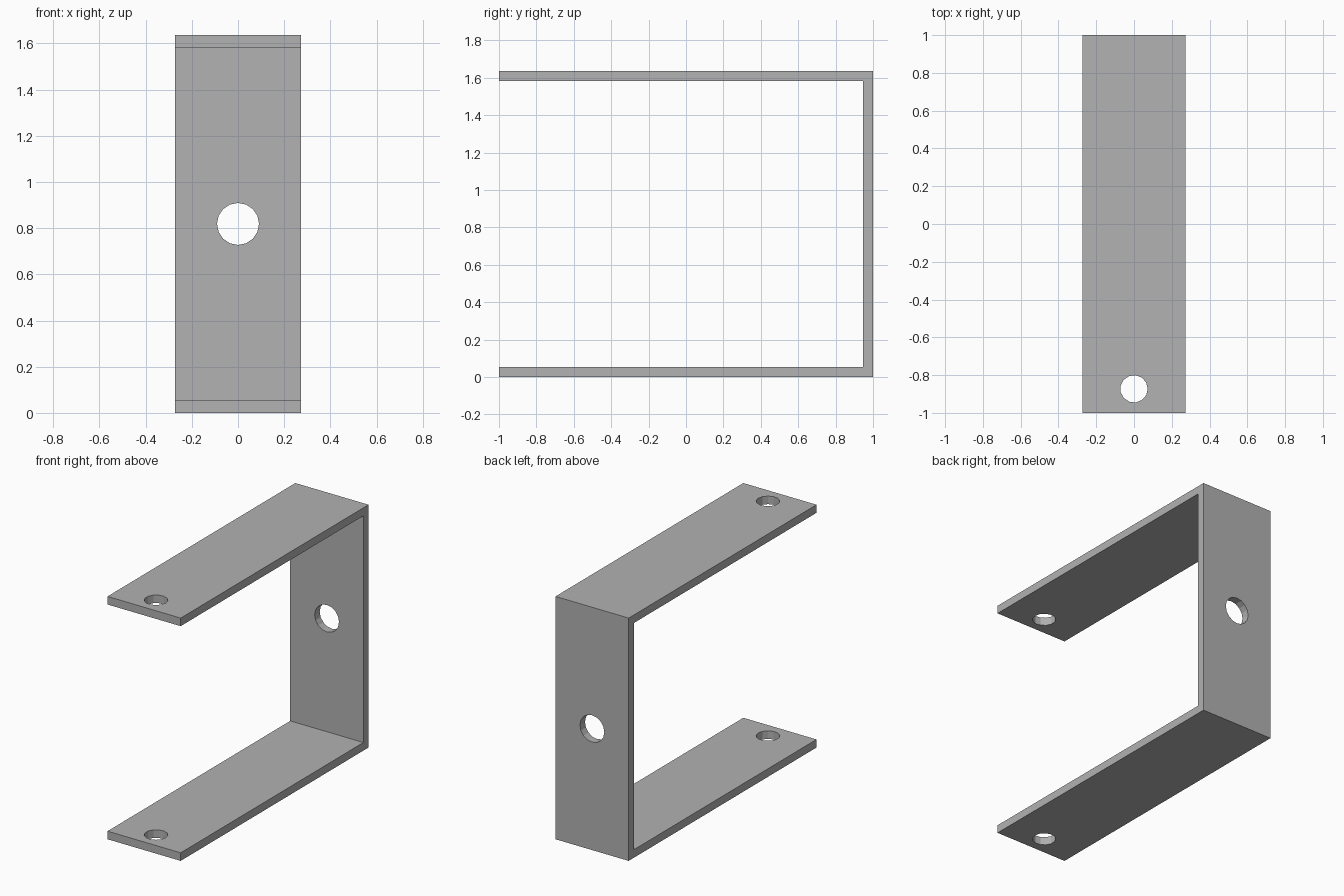
import bpy
import bmesh
from math import pi

if "Cube" in bpy.data.objects:
    bpy.data.objects.remove(bpy.data.objects["Cube"], do_unlink=True)

UNIT = 2 / 110                      # 110 units long overall
WIDTH, HEIGHT, THICK = 30 * UNIT, 90 * UNIT, 3 * UNIT

grey = bpy.data.materials.new("grey metal")
grey.use_nodes = True
grey.diffuse_color = (0.445, 0.445, 0.445, 1)
grey.node_tree.nodes["Principled BSDF"].inputs["Base Color"].default_value = grey.diffuse_color

# U-shaped bracket: side profile extruded across the width
profile = [(-1, 0), (1, 0), (1, HEIGHT), (-1, HEIGHT),
           (-1, HEIGHT - THICK), (1 - THICK, HEIGHT - THICK),
           (1 - THICK, THICK), (-1, THICK)]
bm = bmesh.new()
side = bm.faces.new([bm.verts.new((-WIDTH / 2, y, z)) for y, z in profile])
swept = bmesh.ops.extrude_face_region(bm, geom=[side])["geom"]
bmesh.ops.translate(bm, vec=(WIDTH, 0, 0),
                    verts=[v for v in swept if isinstance(v, bmesh.types.BMVert)])
bmesh.ops.recalc_face_normals(bm, faces=bm.faces)
mesh = bpy.data.meshes.new("bracket")
bm.to_mesh(mesh)
bm.free()
mesh.materials.append(grey)
bracket = bpy.data.objects.new("bracket", mesh)
bpy.context.collection.objects.link(bracket)


def drill(name, radius, sides, depth, location, tilt=0):
    """Cut a round hole through the bracket."""
    bpy.ops.mesh.primitive_cylinder_add(vertices=sides, radius=radius, depth=depth,
                                        location=location, rotation=(tilt, 0, 0))
    cutter = bpy.context.object
    cutter.name = name
    cutter.hide_render = True
    cutter.data.materials.append(grey)
    # start the ring of corners on the x axis
    for v in cutter.data.vertices:
        v.co.x, v.co.y = v.co.y, -v.co.x
    cut = bracket.modifiers.new(name, "BOOLEAN")
    cut.operation, cut.solver, cut.object = "DIFFERENCE", "EXACT", cutter
    bpy.context.view_layer.objects.active = bracket
    bpy.ops.object.modifier_apply(modifier=name)
    bpy.data.objects.remove(cutter, do_unlink=True)


# Bolt holes: one in the back plate, one near the end of each arm
drill("back_hole", 5 * UNIT, 16, 4 * THICK, (0, 1 - THICK / 2, HEIGHT / 2), pi / 2)
for name, z in (("lower_hole", THICK / 2), ("upper_hole", HEIGHT - THICK / 2)):
    drill(name, 4 * UNIT, 13, 4 * THICK, (0, -1 + 7 * UNIT, z))
